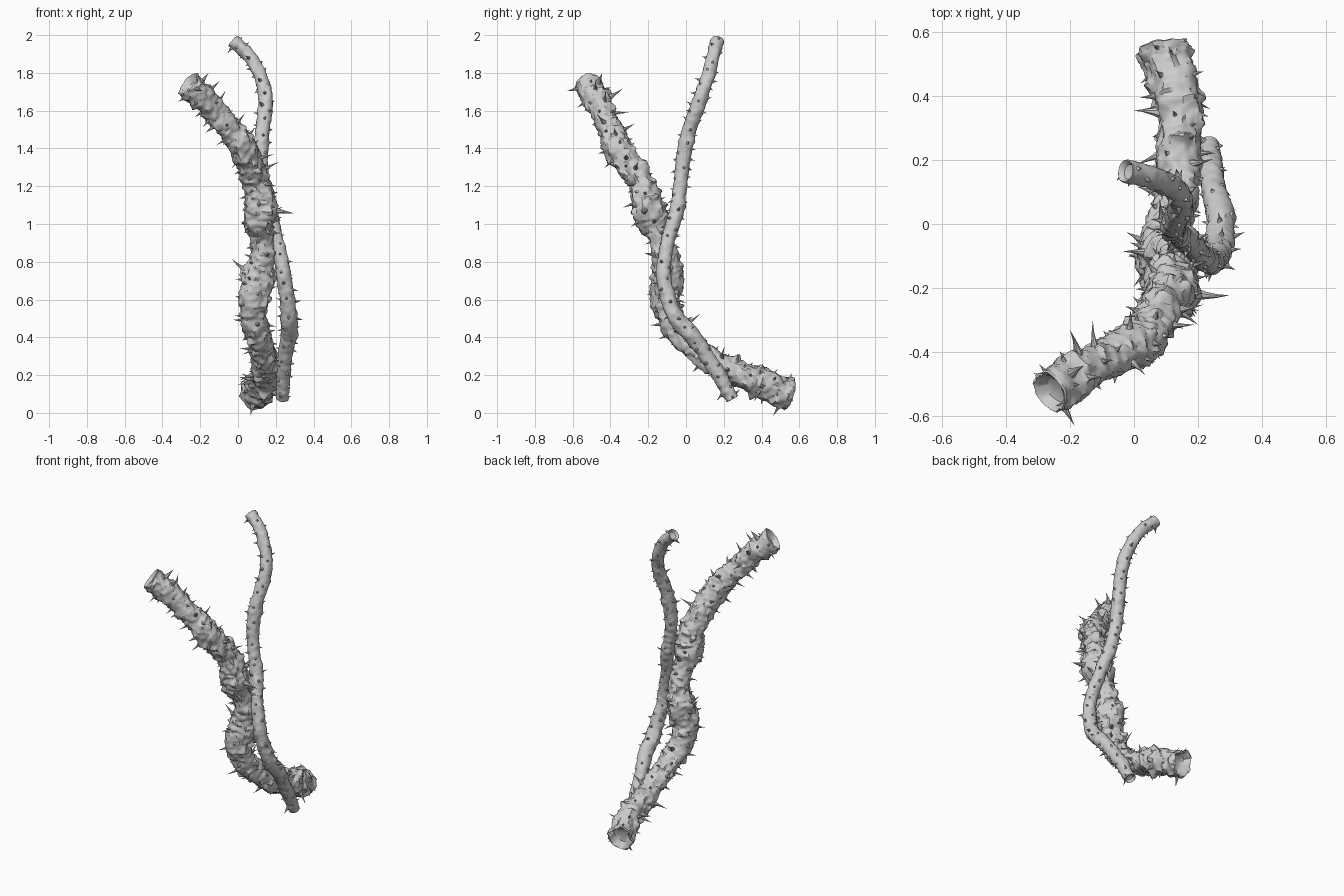
import bpy, bmesh, math, random
from mathutils import Vector, noise

if "Cube" in bpy.data.objects:
    bpy.data.objects.remove(bpy.data.objects["Cube"])
random.seed(7)

grey = bpy.data.materials.new("pale_grey_bark")
grey.use_nodes = True
grey.diffuse_color = (0.6, 0.6, 0.6, 1)
grey.node_tree.nodes["Principled BSDF"].inputs["Base Color"].default_value = (0.6, 0.6, 0.6, 1)


def resample(keys, step):
    """Smooth spline through (x, y, z, radius) keys."""
    k = [Vector(p) for p in keys]
    k = [2 * k[0] - k[1]] + k + [2 * k[-1] - k[-2]]
    out = []
    for a, b, c, d in zip(k, k[1:], k[2:], k[3:]):
        n = max(2, round((c - b).length / step))
        for i in range(n):
            t = i / n
            out.append(0.5 * (2 * b + (c - a) * t + (2 * a - 5 * b + 4 * c - d) * t * t
                              + (3 * b - a - 3 * c + d) * t ** 3))
    return out + [k[-2]]


def frames(points):
    """Centre, tangent and two twist-free side axes for each point."""
    out, side = [], Vector((1, 0, 0))
    for i, p in enumerate(points):
        tan = (points[min(i + 1, len(points) - 1)] - points[max(i - 1, 0)]).normalized()
        side = side - tan * side.dot(tan)
        if side.length < 0.05:
            side = tan.orthogonal()
        side.normalize()
        out.append((p, tan, side, tan.cross(side)))
    return out


def lumps(p, amount):
    """Gnarled bark: broad swellings, knots and fine wrinkles."""
    knot = max(0, noise.noise(p * 24 + Vector((5, 2, 8))) - 0.2)
    return 1 + amount * (0.22 * noise.noise(p * 11) + 0.55 * knot
                         + 0.16 * noise.noise(p * 38) + 0.08 * noise.noise(p * 70))


def skin(bm, rings):
    """Bridge successive rings and close both ends."""
    for a, b in zip(rings, rings[1:]):
        n = len(a)
        for i in range(n):
            bm.faces.new((a[i], a[(i + 1) % n], b[(i + 1) % n], b[i]))
    bm.faces.new(rings[0][::-1])
    bm.faces.new(rings[-1])


def ring(bm, frame, radius, sides, amount=0, push=0):
    c, tan, u, v = frame
    verts = []
    for i in range(sides):
        a = math.tau * i / sides
        d = u * math.cos(a) + v * math.sin(a)
        r = radius * (lumps(c + d * radius, amount) if amount else 1)
        verts.append(bm.verts.new(c + d * r + tan * push))
    return verts


def finish(bm, name):
    bmesh.ops.recalc_face_normals(bm, faces=bm.faces)
    mesh = bpy.data.meshes.new(name)
    bm.to_mesh(mesh)
    bm.free()
    mesh.materials.append(grey)
    obj = bpy.data.objects.new(name, mesh)
    bpy.context.collection.objects.link(obj)
    bpy.ops.object.select_all(action="DESELECT")
    obj.select_set(True)
    bpy.context.view_layer.objects.active = obj
    bpy.ops.object.shade_smooth_by_angle(angle=math.radians(40))


def build_stem(name, keys, sides, amount):
    """Lumpy stem whose two ends are hollowed like broken stalks."""
    pts = resample(keys, 0.009)
    fr = frames([p.to_3d() for p in pts])
    bm = bmesh.new()
    cup = [(0.3, 0.5), (0.6, 0.4), (0.78, 0.05), (0.93, -0.06)]
    first, last = pts[0][3], pts[-1][3]
    rings = [ring(bm, fr[0], first * s, sides, amount, first * d) for s, d in cup]
    rings += [ring(bm, f, p[3], sides, amount) for f, p in zip(fr, pts)]
    rings += [ring(bm, fr[-1], last * s, sides, amount, -last * d) for s, d in cup[::-1]]
    skin(bm, rings)
    finish(name=name, bm=bm)
    return fr, [p[3] for p in pts]


def thorn(bm, base, direction, length, width):
    """Slender spike with a flared foot and a slight hook."""
    bend = Vector((random.uniform(-1, 1), random.uniform(-1, 1), random.uniform(-1, 1))) * 0.15
    path = [base + (direction * t + bend * t * t) * length for t in (-0.25, 0, 0.25, 0.6, 1)]
    radii = (1.3, 1, 0.62, 0.3, 0.03)
    skin(bm, [ring(bm, f, width * r, 8) for f, r in zip(frames(path), radii)])


def build_thorns(name, stem, count, shortest, longest, amount, extra=()):
    fr, radii = stem
    bm = bmesh.new()
    for n in range(count):
        i = min(len(fr) - 3, int((n + random.random()) / count * len(fr)))
        c, tan, u, v = fr[i]
        a = n * 2.4 + random.uniform(-0.6, 0.6)
        out = u * math.cos(a) + v * math.sin(a)
        foot = c + out * radii[i] * lumps(c + out * radii[i], amount) * 0.97
        aim = (out + tan * random.uniform(-0.35, 0.35)).normalized()
        length = shortest + (longest - shortest) * random.random() ** 2.5
        thorn(bm, foot, aim, length, 0.006 + length * 0.1)
    for base, aim, length in extra:
        thorn(bm, Vector(base), Vector(aim).normalized(), length, 0.02)
    finish(bm, name)


# Thick stem, from the ground end up to the leaning tip
thick = build_stem("thick_stem", [
    (0.09, 0.55, 0.10, 0.085), (0.105, 0.49, 0.12, 0.078), (0.14, 0.39, 0.17, 0.073),
    (0.14, 0.27, 0.21, 0.068), (0.14, 0.13, 0.28, 0.064), (0.12, 0.02, 0.37, 0.066),
    (0.09, -0.07, 0.48, 0.07), (0.085, -0.11, 0.59, 0.073), (0.10, -0.10, 0.71, 0.083),
    (0.125, -0.11, 0.82, 0.068), (0.125, -0.13, 0.92, 0.058), (0.11, -0.17, 1.0, 0.076),
    (0.12, -0.20, 1.08, 0.085), (0.11, -0.225, 1.18, 0.072), (0.07, -0.29, 1.3, 0.068),
    (0.02, -0.36, 1.41, 0.073), (-0.04, -0.40, 1.5, 0.064), (-0.12, -0.44, 1.59, 0.064),
    (-0.20, -0.49, 1.68, 0.068), (-0.265, -0.525, 1.735, 0.07)], 36, 1.0)
build_thorns("thick_stem_thorns", thick, 130, 0.022, 0.075, 1.0, [
    ((0.195, -0.22, 1.07), (1, -0.15, -0.1), 0.12),
    ((0.08, 0.35, 0.18), (-1, 0.1, 0), 0.08),
    ((-0.2, -0.47, 1.74), (0.5, 0.4, 0.8), 0.09)])

# Thin stem, winding beside the thick one and rising to the top
thin = build_stem("thin_stem", [
    (0.235, 0.245, 0.075, 0.034), (0.24, 0.18, 0.19, 0.038), (0.25, 0.11, 0.3, 0.04),
    (0.27, 0.03, 0.41, 0.043), (0.27, -0.05, 0.5, 0.043), (0.262, -0.095, 0.61, 0.04),
    (0.245, -0.118, 0.72, 0.038), (0.225, -0.113, 0.82, 0.037), (0.20, -0.09, 0.93, 0.037),
    (0.17, -0.05, 1.06, 0.038), (0.135, -0.03, 1.2, 0.037), (0.12, -0.015, 1.34, 0.038),
    (0.128, 0.012, 1.48, 0.039), (0.145, 0.06, 1.62, 0.039), (0.137, 0.095, 1.72, 0.037),
    (0.108, 0.125, 1.81, 0.036), (0.05, 0.148, 1.9, 0.035), (-0.025, 0.165, 1.968, 0.035)], 24, 0.6)
build_thorns("thin_stem_thorns", thin, 120, 0.014, 0.04, 0.6)
